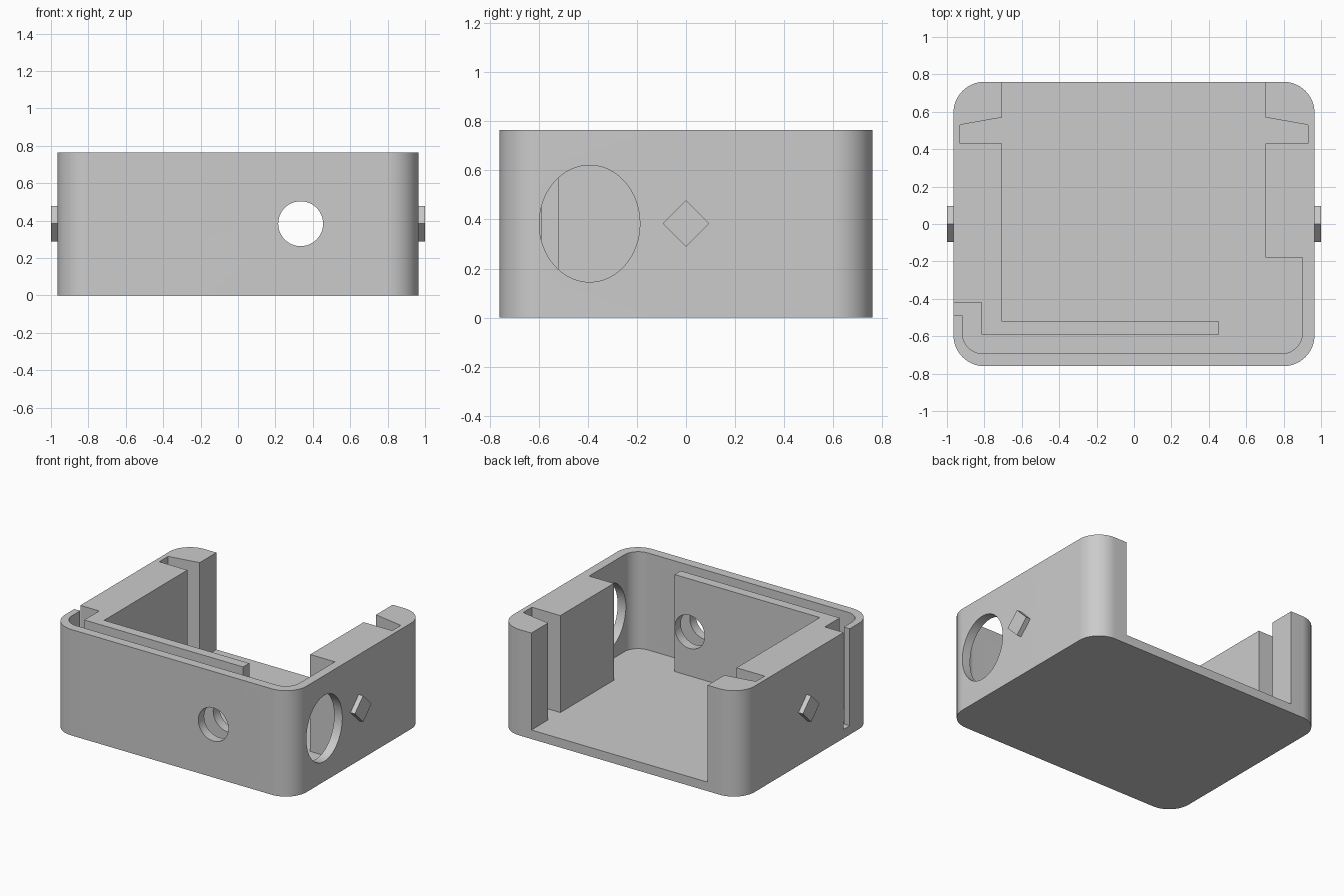
import bpy, bmesh
from math import cos, sin, pi, radians
from mathutils import Matrix, Vector

cube = bpy.data.objects.get("Cube")
if cube:
    bpy.data.objects.remove(cube, do_unlink=True)

W, D, H = 0.965, 0.76, 0.765   # half width, half depth, height
FLOOR = 0.065
MID = 0.383                    # height of the side catches and holes

grey = bpy.data.materials.new("plain grey")
grey.use_nodes = True
colour = (0.6, 0.6, 0.6, 1)
grey.diffuse_color = colour
grey.node_tree.nodes["Principled BSDF"].inputs["Base Color"].default_value = colour


def arc(cx, cy, r, start, end, n=16):
    """Points along a circular arc, angles in degrees."""
    steps = [radians(start + (end - start) * i / n) for i in range(n + 1)]
    return [(cx + r * cos(a), cy + r * sin(a)) for a in steps]


def prism(name, points, depth, matrix=Matrix()):
    """Extrude a flat outline along its local z and place it."""
    bm = bmesh.new()
    face = bm.faces.new([bm.verts.new((x, y, 0)) for x, y in points])
    out = bmesh.ops.extrude_face_region(bm, geom=[face])
    top = [v for v in out["geom"] if isinstance(v, bmesh.types.BMVert)]
    bmesh.ops.translate(bm, verts=top, vec=(0, 0, depth))
    bmesh.ops.recalc_face_normals(bm, faces=bm.faces)
    bm.transform(matrix)
    mesh = bpy.data.meshes.new(name)
    bm.to_mesh(mesh)
    bm.free()
    mesh.materials.append(grey)
    obj = bpy.data.objects.new(name, mesh)
    bpy.context.collection.objects.link(obj)
    return obj


def activate(obj):
    bpy.ops.object.select_all(action="DESELECT")
    obj.select_set(True)
    bpy.context.view_layer.objects.active = obj


def cut(target, cutter):
    """Subtract the cutter and discard it."""
    mod = target.modifiers.new("cut", "BOOLEAN")
    mod.operation = "DIFFERENCE"
    mod.solver = "EXACT"
    mod.object = cutter
    activate(target)
    bpy.ops.object.modifier_apply(modifier=mod.name)
    bpy.data.objects.remove(cutter, do_unlink=True)


# Local z along +x with outline in (y, z), and local z along +y with outline in (z, x)
ALONG_X = Matrix(((0, 0, 1, 0), (1, 0, 0, 0), (0, 1, 0, 0), (0, 0, 0, 1)))
ALONG_Y = Matrix(((0, 1, 0, 0), (0, 0, 1, 0), (1, 0, 0, 0), (0, 0, 0, 1)))

# Rounded outer block
R = 0.165
outline = (arc(W - R, D - R, R, 0, 90) + arc(R - W, D - R, R, 90, 180)
           + arc(R - W, R - D, R, 180, 270) + arc(W - R, R - D, R, 270, 360))
housing = prism("housing", outline, H)

# Interior: open back, panel grooves, board channel and slot in the side wall
r = 0.11
cavity = [(-0.705, 0.9), (-0.705, 0.57), (-0.93, 0.53), (-0.93, 0.43),
          (-0.705, 0.43), (-0.705, -0.52), (0.455, -0.52), (0.455, -0.59),
          (-0.815, -0.59), (-0.815, -0.42), (-1.1, -0.42), (-1.1, -0.49),
          (-0.918, -0.49)]
cavity += arc(-0.918 + r, -0.693 + r, r, 180, 270)
cavity += arc(0.9 - r, -0.693 + r, r, 270, 360)
cavity += [(0.9, -0.18), (0.703, -0.18), (0.703, 0.43), (0.93, 0.43),
           (0.93, 0.53), (0.703, 0.57), (0.703, 0.9)]
cut(housing, prism("cavity_cutter", cavity, 1, Matrix.Translation((0, 0, FLOOR))))

# Round hole through the front wall and the inner partition
circle = arc(0, 0, 0.12, 0, 360, 48)[:-1]
cut(housing, prism("front_hole_cutter", circle, 0.5,
                   Matrix.Translation((0.335, -0.95, MID)) @ ALONG_Y))

# Oval hole through the left side wall
oval = [(x * 0.205, y * 0.238) for x, y in arc(0, 0, 1, 0, 360, 64)[:-1]]
cut(housing, prism("side_hole_cutter", oval, 0.3,
                   Matrix.Translation((0.8, -0.393, MID)) @ ALONG_X))

activate(housing)
bpy.ops.object.shade_smooth_by_angle(angle=radians(30))

# Diamond catches on both sides
diamond = arc(0, 0, 0.095, 0, 360, 4)[:-1]
for name, x in (("left_catch", W - 0.01), ("right_catch", -1)):
    prism(name, diamond, 1 - W + 0.01, Matrix.Translation((x, 0, MID)) @ ALONG_X)
